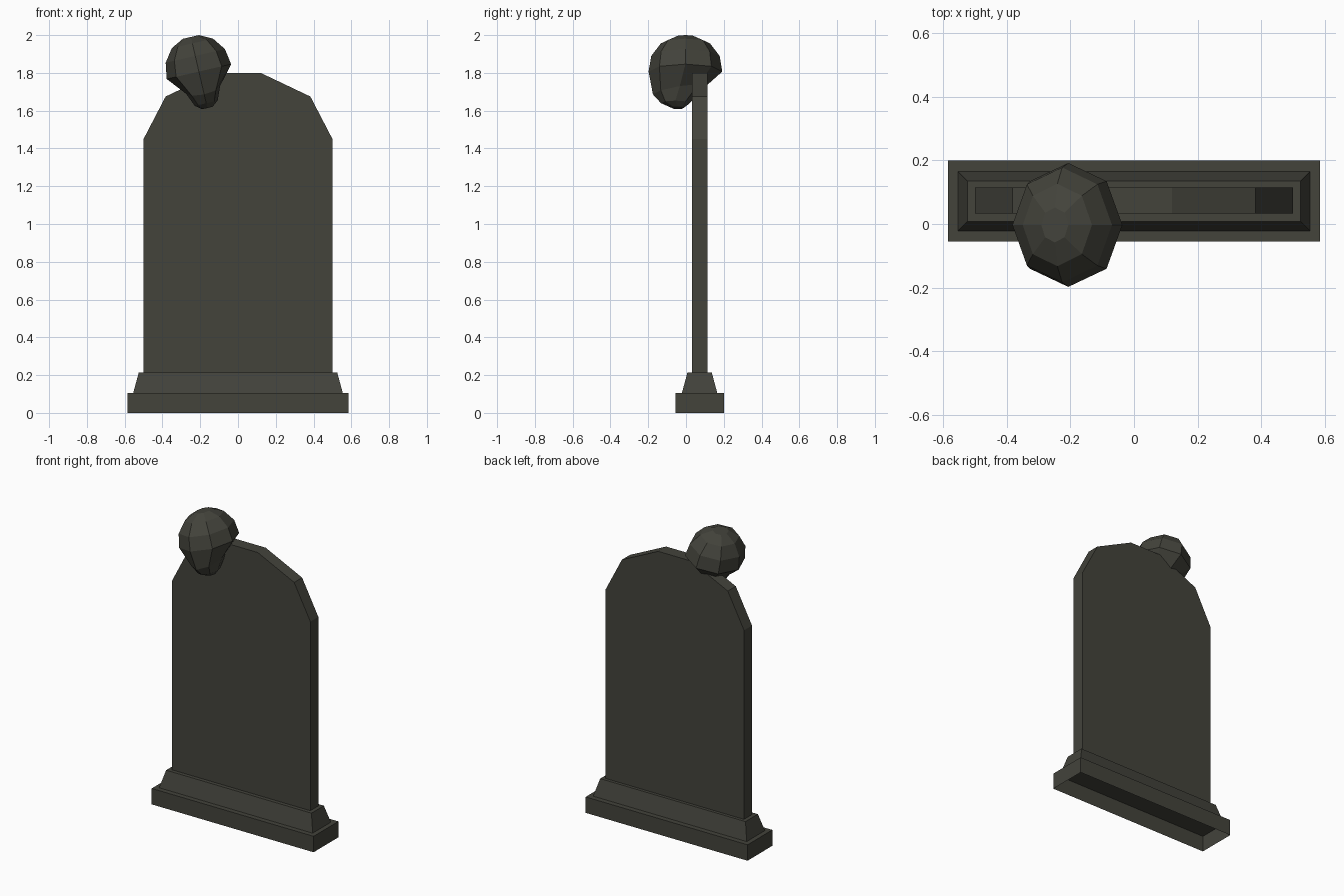
import bpy, bmesh, math
from mathutils import Matrix

if "Cube" in bpy.data.objects:
    bpy.data.objects.remove(bpy.data.objects["Cube"])

stone = bpy.data.materials.new("dark_grey_stone")
stone.diffuse_color = (0.056, 0.056, 0.044, 1)
stone.use_nodes = True
stone.node_tree.nodes["Principled BSDF"].inputs["Base Color"].default_value = stone.diffuse_color


def loft(name, rings, cap_start=False, cap_end=True, matrix=None):
    """Skin a list of equal-length point rings into one flat-shaded object."""
    bm = bmesh.new()
    rows = [[bm.verts.new(p) for p in ring] for ring in rings]
    n = len(rows[0])
    for a, b in zip(rows, rows[1:]):
        for i in range(n):
            j = (i + 1) % n
            bm.faces.new((a[i], a[j], b[j], b[i]))
    if cap_start:
        bm.faces.new(rows[0][::-1])
    if cap_end:
        bm.faces.new(rows[-1])
    if matrix:
        bm.transform(matrix)
    bmesh.ops.recalc_face_normals(bm, faces=bm.faces)
    mesh = bpy.data.meshes.new(name)
    bm.to_mesh(mesh)
    bm.free()
    mesh.materials.append(stone)
    obj = bpy.data.objects.new(name, mesh)
    bpy.context.collection.objects.link(obj)
    return obj


def rect(hx, y0, y1, z):
    return [(-hx, y0, z), (hx, y0, z), (hx, y1, z), (-hx, y1, z)]


def oval(z, cy, rx, ry, tilt=0.0, n=8):
    pts = []
    for i in range(n):
        a = 2 * math.pi * i / n
        dy = ry * math.sin(a)
        pts.append((rx * math.cos(a), cy + dy, z + tilt * dy))
    return pts


# stepped base, hollow underneath
loft("base_step", [rect(0.585, -0.055, 0.2, 0), rect(0.585, -0.055, 0.2, 0.104)])
loft("sloped_plinth", [rect(0.555, -0.022, 0.166, 0.104),
                       rect(0.525, 0.008, 0.136, 0.215)], cap_end=True)

# upright slab with faceted arched top
half = [(0.5, 0.215), (0.5, 1.45), (0.383, 1.675), (0.12, 1.8)]
outline = half + [(-x, z) for x, z in reversed(half)]
loft("headstone_slab", [[(x, y, z) for x, z in outline] for y in (0.033, 0.115)],
     cap_start=True)

# low-poly skull leaning over the top edge, jaw pointing down
skull_rings = [
    oval(-0.198, -0.04, 0.028, 0.03),
    oval(-0.172, -0.053, 0.062, 0.076),
    oval(-0.100, -0.030, 0.092, 0.142, 0.17),
    oval(0.0, 0.0, 0.175, 0.195),
    oval(0.085, 0.0, 0.161, 0.181),
    oval(0.153, 0.0, 0.112, 0.13),
    oval(0.188, 0.0, 0.044, 0.055),
]
loft("skull", skull_rings, cap_start=True,
     matrix=Matrix.Translation((-0.207, -0.003, 1.807)) @ Matrix.Rotation(math.radians(-13), 4, 'Y'))
